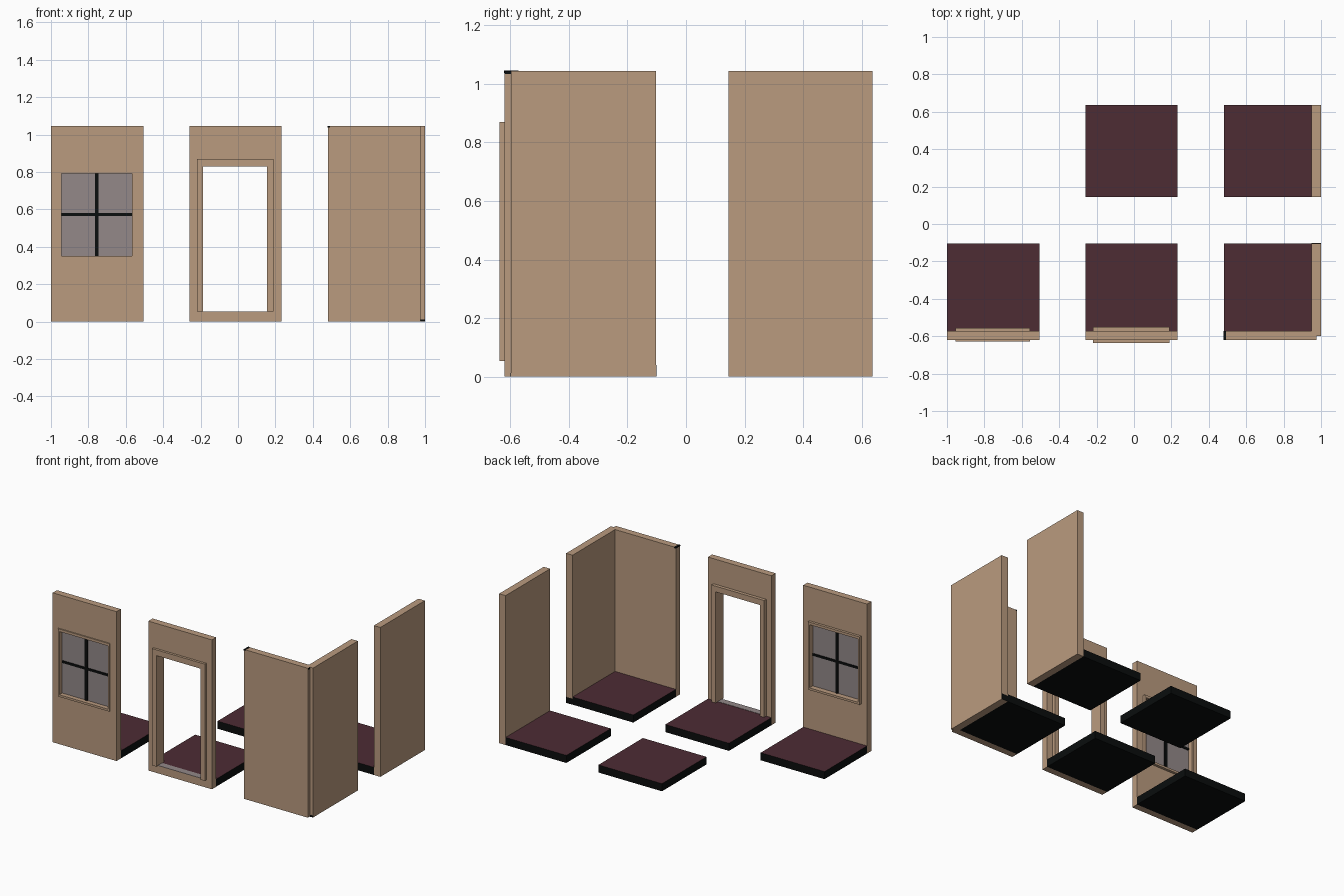
import bpy, bmesh
from mathutils import Vector

if "Cube" in bpy.data.objects:
    bpy.data.objects.remove(bpy.data.objects["Cube"])


def material(name, rgb):
    m = bpy.data.materials.new(name)
    m.diffuse_color = (*rgb, 1)
    m.use_nodes = True
    m.node_tree.nodes["Principled BSDF"].inputs["Base Color"].default_value = m.diffuse_color
    return m


TAN = material("tan wall", (0.491, 0.328, 0.212))
MAROON = material("maroon carpet", (0.074, 0.025, 0.034))
BLACK = material("black", (0.003, 0.004, 0.004))
GLASS = material("grey glass", (0.292, 0.25, 0.25))


def finish(name, bm, mats):
    bmesh.ops.recalc_face_normals(bm, faces=bm.faces)
    me = bpy.data.meshes.new(name)
    bm.to_mesh(me)
    bm.free()
    for m in mats:
        me.materials.append(m)
    ob = bpy.data.objects.new(name, me)
    bpy.context.collection.objects.link(ob)
    return ob


def prism(name, pts, direction, mats):
    """Extrude a closed 3D outline along a direction."""
    bm = bmesh.new()
    f = bm.faces.new([bm.verts.new(p) for p in pts])
    r = bmesh.ops.extrude_face_region(bm, geom=[f], use_keep_orig=True)
    bmesh.ops.translate(bm, vec=Vector(direction),
                        verts=[v for v in r["geom"] if isinstance(v, bmesh.types.BMVert)])
    return finish(name, bm, mats)


def box(name, x, y, z, *mats):
    pts = [(x[0], y[0], z[0]), (x[1], y[0], z[0]), (x[1], y[1], z[0]), (x[0], y[1], z[0])]
    return prism(name, pts, (0, 0, z[1] - z[0]), mats)


def ring(name, outer, inner, y, mat):
    """Rectangular panel with a rectangular hole; rects are x0, x1, z0, z1."""
    bm = bmesh.new()

    def loop(r, yy):
        return [bm.verts.new((r[a], yy, r[b])) for a, b in ((0, 2), (1, 2), (1, 3), (0, 3))]
    loops = [loop(outer, y[0]), loop(inner, y[0]), loop(inner, y[1]), loop(outer, y[1])]
    for k in range(4):
        a, b = loops[k], loops[(k + 1) % 4]
        for i in range(4):
            j = (i + 1) % 4
            bm.faces.new((a[i], a[j], b[j], b[i]))
    return finish(name, bm, [mat])


def floor(name, x, y):
    ob = box(name, x, y, (0, FLOOR), BLACK, MAROON)
    for p in ob.data.polygons:
        p.material_index = int(p.normal.z > 0.5)


H, FLOOR = 1.045, 0.053
WALL_Y = (-0.62, -0.573)
FRONT, BACK = (-0.573, -0.103), (0.145, 0.637)
XA, XB, XC = (-1.0, -0.506), (-0.26, 0.232), (0.48, 0.95)

# Floor tiles
floor("window_floor", XA, FRONT)
floor("door_floor", XB, FRONT)
floor("corner_floor", XC, FRONT)
floor("plain_floor", XB, BACK)
floor("side_floor", XC, BACK)

# Window wall: panel, frame, pane and cross bars
outer, inner = (-0.955, -0.555, 0.335, 0.81), (-0.943, -0.567, 0.35, 0.792)
ring("window_wall", (*XA, 0, H), outer, WALL_Y, TAN)
ring("window_frame", outer, inner, (-0.628, -0.555), TAN)
box("window_pane", inner[:2], (-0.596, -0.592), inner[2:], GLASS)
box("window_bar_vertical", (-0.765, -0.745), (-0.602, -0.586), inner[2:], BLACK)
box("window_bar_horizontal", inner[:2], (-0.601, -0.587), (0.563, 0.579), BLACK)

# Door wall: panel with opening, three-sided frame and sill plate
dx0, dx1, dtop = -0.186, 0.155, 0.83
fx0, fx1, ftop = -0.22, 0.189, 0.87
ring("door_wall", (*XB, 0, H), (dx0, dx1, FLOOR, dtop), WALL_Y, TAN)
outline = [(fx0, FLOOR), (dx0, FLOOR), (dx0, dtop), (dx1, dtop),
           (dx1, FLOOR), (fx1, FLOOR), (fx1, ftop), (fx0, ftop)]
prism("door_frame", [(x, -0.637, z) for x, z in outline], (0, 0.087, 0), [TAN])
box("door_sill", (dx0, dx1), WALL_Y, (FLOOR, FLOOR + 0.002), GLASS)

# Corner wall: L-shaped plan with a notched outer corner
plan = [(0.48, -0.62), (0.975, -0.62), (0.975, -0.598), (1, -0.598),
        (1, -0.103), (0.95, -0.103), (0.95, -0.573), (0.48, -0.573)]
prism("corner_wall", [(x, y, 0) for x, y in plan], (0, 0, H), [TAN])

# Side wall
box("side_wall", (0.95, 1.0), BACK, (0, H), TAN)

# Small dark trims on the corner wall
box("corner_top_trim", (0.479, 0.493), (-0.621, -0.572), (1.038, H + 0.001), BLACK)
box("corner_notch_trim", (0.975, 0.977), (-0.62, -0.598), (1.034, H), BLACK)
box("corner_base_trim", (0.977, 1.0), (-0.6, -0.598), (0, 0.012), BLACK)
box("corner_end_trim", (0.95, 1.0), (-0.103, -0.101), (0, 0.04), BLACK)
